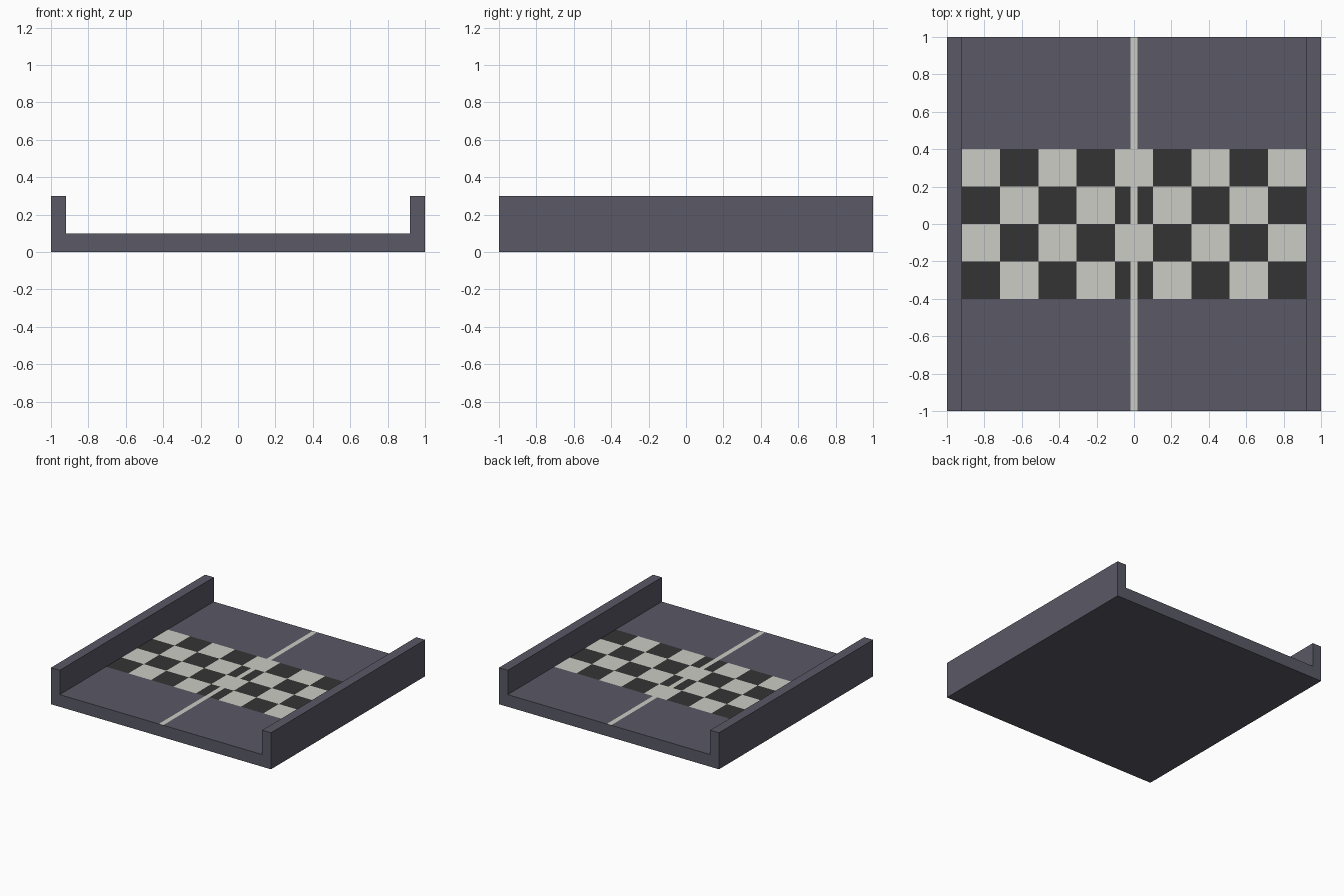
import bpy, bmesh, math

if "Cube" in bpy.data.objects:
    bpy.data.objects.remove(bpy.data.objects["Cube"])

WALL, FLOOR, RIM = 0.92, 0.10, 0.30   # inner wall x, floor height, wall top
COLS, ROW, BAND, STRIPE = 9, 0.2, 0.4, 0.02


def material(name, srgb):
    m = bpy.data.materials.new(name)
    lin = [((c / 255 + 0.055) / 1.055) ** 2.4 for c in srgb]
    m.diffuse_color = (*lin, 1)
    m.use_nodes = True
    m.node_tree.nodes["Principled BSDF"].inputs["Base Color"].default_value = m.diffuse_color
    return m


mesh = bpy.data.meshes.new("track_section")
track = bpy.data.objects.new("track_section", mesh)
bpy.context.collection.objects.link(track)
for m in (material("slate grey", (90, 89, 102)),
          material("pale grey", (204, 204, 197)),
          material("charcoal", (52, 52, 52))):
    mesh.materials.append(m)

# channel: U-shaped profile extruded from front to back
half = [(1, 0), (1, RIM), (WALL, RIM), (WALL, FLOOR)]
profile = half + [(-x, z) for x, z in reversed(half)]
bm = bmesh.new()
base = bm.faces.new([bm.verts.new((x, -1, z)) for x, z in profile])
ext = bmesh.ops.extrude_face_region(bm, geom=[base], use_keep_orig=True)
bmesh.ops.translate(bm, vec=(0, 2, 0),
                    verts=[v for v in ext["geom"] if isinstance(v, bmesh.types.BMVert)])
bmesh.ops.recalc_face_normals(bm, faces=bm.faces)


def floor_faces():
    return [f for f in bm.faces
            if abs(f.normal.z) > 0.9 and abs(f.calc_center_median().z - FLOOR) < 0.001]


def cut(co, no, keep):
    faces = [f for f in floor_faces() if keep(f.calc_center_median())]
    geom = set(faces)
    for f in faces:
        geom.update(f.edges)
        geom.update(f.verts)
    bmesh.ops.bisect_plane(bm, geom=list(geom), plane_co=co, plane_no=no)
    bm.normal_update()


# cut the floor into a centre stripe and a checkered band
width = 2 * WALL / COLS
for x in (-STRIPE, STRIPE):
    cut((x, 0, 0), (1, 0, 0), lambda c: True)
for i in range(5):
    cut((0, -BAND + i * ROW, 0), (0, 1, 0), lambda c: True)
for i in range(1, COLS):
    cut((-WALL + i * width, 0, 0), (1, 0, 0), lambda c: abs(c.y) < BAND)

# paint floor cells by position
for f in floor_faces():
    c = f.calc_center_median()
    if abs(c.x) < STRIPE:
        f.material_index = 1
    elif abs(c.y) < BAND:
        col = math.floor((c.x + WALL) / width)
        row = math.floor((c.y + BAND) / ROW)
        f.material_index = 1 if (col + row) % 2 else 2

bm.to_mesh(mesh)
bm.free()
